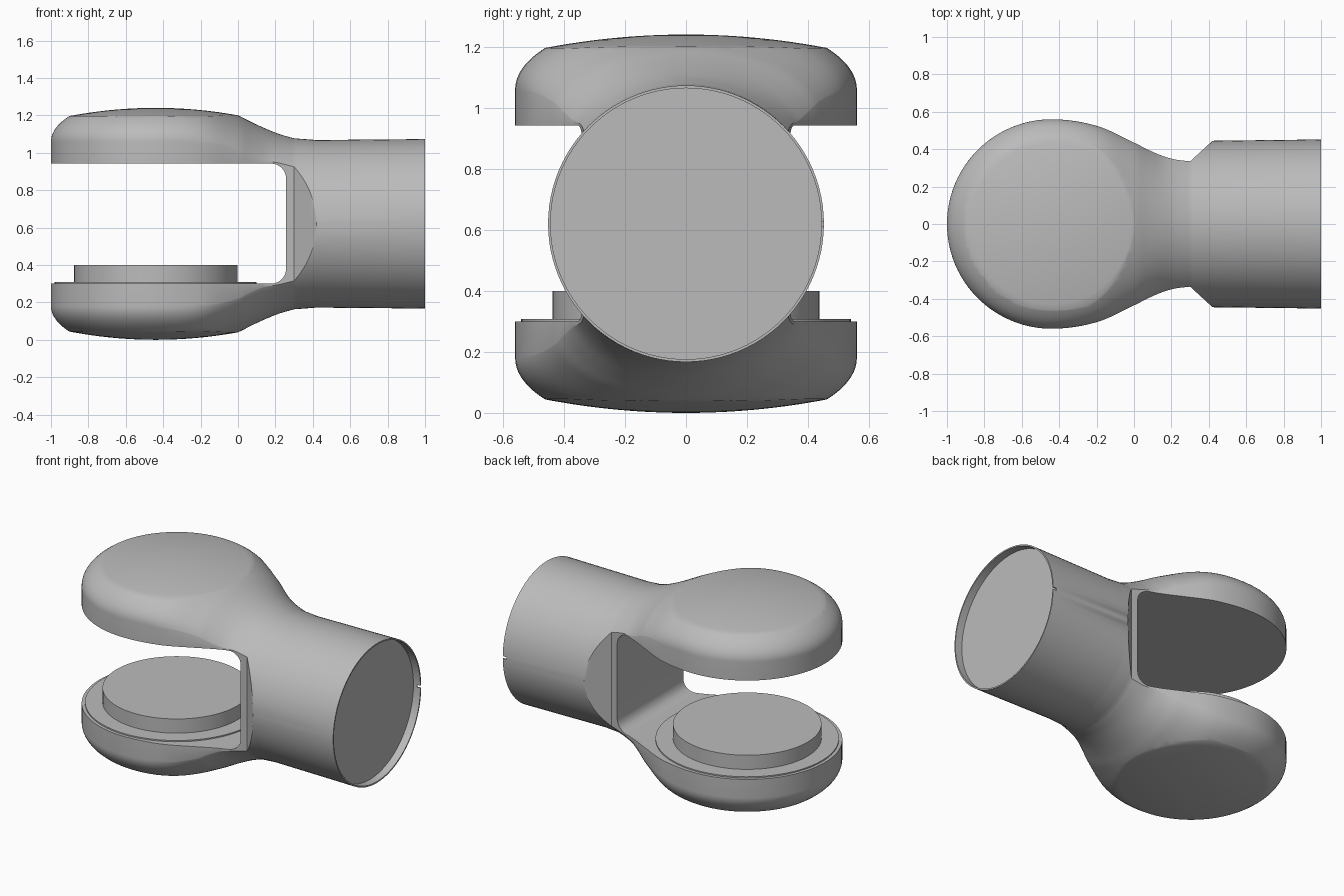
import bpy, bmesh, math
from mathutils import Matrix, Vector

cube = bpy.data.objects.get("Cube")
if cube:
    bpy.data.objects.remove(cube, do_unlink=True)

MID = 0.62          # height of the shaft axis
HEAD_X = -0.44      # centre of the round head
HEAD_R = 0.56

grey = bpy.data.materials.new("plain grey")
grey.use_nodes = True
grey.diffuse_color = (0.5, 0.5, 0.5, 1)
grey.node_tree.nodes["Principled BSDF"].inputs["Base Color"].default_value = (0.5, 0.5, 0.5, 1)


def make_object(name, bm):
    bmesh.ops.remove_doubles(bm, verts=bm.verts, dist=1e-5)
    bmesh.ops.recalc_face_normals(bm, faces=bm.faces)
    mesh = bpy.data.meshes.new(name)
    bm.to_mesh(mesh)
    bm.free()
    obj = bpy.data.objects.new(name, mesh)
    bpy.context.collection.objects.link(obj)
    mesh.materials.append(grey)
    return obj


def activate(obj):
    bpy.ops.object.select_all(action='DESELECT')
    obj.select_set(True)
    bpy.context.view_layer.objects.active = obj


def smooth(obj):
    activate(obj)
    bpy.ops.object.shade_smooth_by_angle(angle=math.radians(28))


def cut(obj, cutter):
    activate(obj)
    mod = obj.modifiers.new("cut", 'BOOLEAN')
    mod.operation = 'DIFFERENCE'
    mod.solver = 'EXACT'
    mod.object = cutter
    bpy.ops.object.modifier_apply(modifier=mod.name)
    bpy.data.objects.remove(cutter, do_unlink=True)


def cylinder(name, radius, depth, matrix, segments=96):
    bm = bmesh.new()
    bmesh.ops.create_cone(bm, cap_ends=True, segments=segments, radius1=radius,
                          radius2=radius, depth=depth, matrix=matrix)
    return make_object(name, bm)


# Neck stations: x, half width, ellipse half width, ellipse base, ellipse rise
NECK = [(-0.44, 0.56, 0.56, 0.44, 0.24),
        (-0.2, 0.525, 0.525, 0.425, 0.235),
        (0.0, 0.435, 0.445, 0.35, 0.23),
        (0.08, 0.395, 0.41, 0.294, 0.246),
        (0.15, 0.365, 0.4, 0.216, 0.292),
        (0.22, 0.345, 0.425, 0.107, 0.373),
        (0.3, 0.335, 0.45, 0.0, 0.457)]


def tangent(i, k):
    a, b = NECK[max(i - 1, 0)], NECK[min(i + 1, len(NECK) - 1)]
    return 0 if i == 0 else (b[k] - a[k]) / (b[0] - a[0])


def neck_at(i, t):
    p, q = NECK[i], NECK[i + 1]
    d = q[0] - p[0]
    out = [p[0] + d * t]
    for k in range(1, 5):
        out.append((2*t**3 - 3*t*t + 1) * p[k] + (t**3 - 2*t*t + t) * d * tangent(i, k)
                   + (3*t*t - 2*t**3) * q[k] + (t**3 - t*t) * d * tangent(i + 1, k))
    return out


def section(x, w, a, base, rise, round_head=False):
    """Closed ring of points around the axis, clipped at half width w."""
    a = max(a, w)
    top = []
    n = 48
    for i in range(n + 1):
        y = -w * math.cos(math.pi * i / n)
        u = math.hypot(x - HEAD_X, y) / HEAD_R if round_head else abs(y) / a
        top.append((x, y, base + rise * math.sqrt(max(0, 1 - u * u)) if u < 1 - 1e-9 else base))
    bottom = [(px, py, -pz) for px, py, pz in reversed(top)]
    return [(x, -w, 0)] + top + [(x, w, 0)] + bottom


# Body: round head, waisted neck and round shaft in one loft
rings = []
for i in range(24):
    x = HEAD_X - HEAD_R * math.cos(math.pi / 2 * i / 24)
    w = math.sqrt(max(0, HEAD_R ** 2 - (x - HEAD_X) ** 2))
    rings.append(section(x, w, w, 0.44, 0.24, True))
for i in range(len(NECK) - 1):
    for j in range(6):
        rings.append(section(*neck_at(i, j / 6)))
for j in range(7):
    t = j / 6
    rings.append(section(0.3 + 0.12 * t, 0.335 + 0.11 * t, 0.45 - 0.005 * t, 0, 0.457 - 0.009 * t))
rings.append(section(1.0, 0.452, 0.452, 0, 0.453))

bm = bmesh.new()
rows = [[bm.verts.new(Vector(p) + Vector((0, 0, MID))) for p in ring] for ring in rings]
for r, s in zip(rows, rows[1:]):
    for i in range(len(r)):
        j = (i + 1) % len(r)
        bm.faces.new((r[i], r[j], s[j], s[i]))
bm.faces.new(rows[-1])
body = make_object("clevis_body", bm)

# Shallow domed crowns on both outer faces
for side in (1, -1):
    profile = [(0.6 * i / 14, 0.62 - 0.04 * (0.6 * i / 14 / 0.44) ** 2) for i in range(15)]
    profile += [(0.6, 0.9), (0, 0.9)]
    bm = bmesh.new()
    verts = [bm.verts.new((r, 0, side * z)) for r, z in profile]
    edges = [bm.edges.new(pair) for pair in zip(verts, verts[1:])]
    bmesh.ops.spin(bm, geom=verts + edges, cent=(0, 0, 0), axis=(0, 0, 1),
                   angle=math.tau, steps=96)
    bmesh.ops.translate(bm, verts=bm.verts, vec=(HEAD_X, 0, MID))
    cut(body, make_object("crown_cutter", bm))

# Slot between the arms with rounded inner corners
outline = [(-1.3, 0.322), (-1.3, -0.32)]
corner = 0.08
for z, start in ((-0.32 + corner, -90), (0.322 - corner, 0)):
    for i in range(9):
        ang = math.radians(start + 90 * i / 8)
        outline.append((0.257 - corner + corner * math.cos(ang), z + corner * math.sin(ang)))
bm = bmesh.new()
face = bm.faces.new([bm.verts.new((x, -0.8, z + MID)) for x, z in outline])
ext = bmesh.ops.extrude_face_region(bm, geom=[face])
bmesh.ops.translate(bm, vec=(0, 1.6, 0),
                    verts=[v for v in ext["geom"] if isinstance(v, bmesh.types.BMVert)])
cut(body, make_object("slot_cutter", bm))

# Shallow recess in the shaft end, with a tiny notch in its rim
along_x = Matrix.Rotation(math.pi / 2, 4, 'Y')
cut(body, cylinder("recess_cutter", 0.444, 0.1, Matrix.Translation((1.0, 0, MID)) @ along_x))
bm = bmesh.new()
bmesh.ops.create_cube(bm, size=1, matrix=Matrix.Translation((1.0, 0.45, MID))
                      @ Matrix.Diagonal((0.05, 0.06, 0.015, 1)))
cut(body, make_object("notch_cutter", bm))
smooth(body)

# Thin seat and round pad on the lower arm
smooth(cylinder("pad_seat", 0.54, 0.02, Matrix.Translation((HEAD_X, 0, 0.298))))
smooth(cylinder("round_pad", 0.437, 0.12, Matrix.Translation((HEAD_X, 0, 0.34))))
